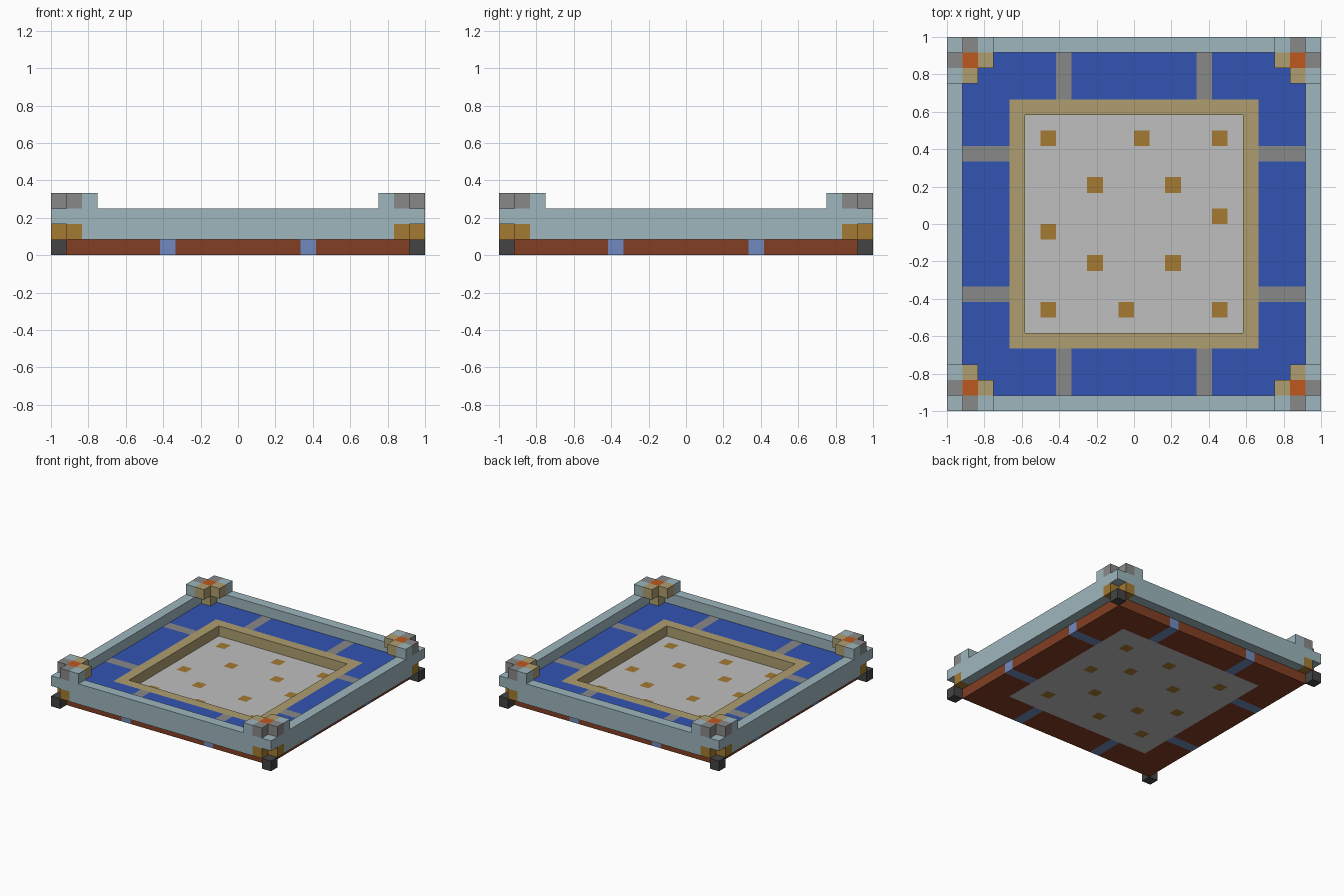
import bpy, bmesh
from math import pi
from mathutils import Matrix, Vector

if "Cube" in bpy.data.objects:
    bpy.data.objects.remove(bpy.data.objects["Cube"])

U = 1 / 12  # one block; all sizes below are counted in blocks


def material(name, rgb):
    linear = [((c / 255 + 0.055) / 1.055) ** 2.4 for c in rgb] + [1]
    m = bpy.data.materials.new(name)
    m.use_nodes = True
    m.diffuse_color = linear
    m.node_tree.nodes["Principled BSDF"].inputs["Base Color"].default_value = linear
    return m


PALE = material("pale_teal", (157, 182, 188))
WATER = material("deep_blue", (50, 84, 178))
TAN = material("tan", (174, 157, 110))
GREY = material("mid_grey", (137, 137, 137))
WHITE = material("light_grey", (191, 191, 191))
GOLD = material("dark_gold", (163, 122, 50))
ORANGE = material("burnt_orange", (190, 88, 32))
BROWN = material("red_brown", (130, 62, 35))
BLACK = material("charcoal", (68, 68, 68))
STEEL = material("steel_blue", (112, 138, 190))


def make_object(name, bm, mats):
    mesh = bpy.data.meshes.new(name)
    bm.to_mesh(mesh)
    bm.free()
    for m in mats:
        mesh.materials.append(m)
    ob = bpy.data.objects.new(name, mesh)
    bpy.context.collection.objects.link(ob)
    return ob


def block_part(name, blocks, turn=0):
    """Join coloured boxes (material, low corner, high corner), turned by quarters."""
    bm = bmesh.new()
    mats = list(dict.fromkeys(b[0] for b in blocks))
    spin = Matrix.Rotation(turn * pi / 2, 4, "Z")
    for mat, lo, hi in blocks:
        lo, hi = Vector(lo) * U, Vector(hi) * U
        place = spin @ Matrix.Translation((lo + hi) / 2) @ Matrix.Diagonal((*(hi - lo), 1))
        box = bmesh.ops.create_cube(bm, size=1, matrix=place)
        for f in {f for v in box["verts"] for f in v.link_faces}:
            f.material_index = mats.index(mat)
    return make_object(name, bm, mats)


def tiled_slab(name, level, rule, mats):
    """One block thick square slab, each tile coloured (or left out) by a rule."""
    bm = bmesh.new()
    half = 11
    bmesh.ops.create_grid(bm, x_segments=2 * half, y_segments=2 * half, size=half * U,
                          matrix=Matrix.Translation((0, 0, (level + 1) * U)))
    holes = []
    for f in bm.faces:
        c = f.calc_center_median() / U
        mat = rule(c.x, c.y)
        if mat:
            f.material_index = mats.index(mat)
        else:
            holes.append(f)
    bmesh.ops.delete(bm, geom=holes, context="FACES")
    ob = make_object(name, bm, mats)
    solid = ob.modifiers.new("thickness", "SOLIDIFY")
    solid.thickness = U
    solid.offset = -1
    return ob


# Studs in the sunken floor: listed for one half, the other is its half turn
half_studs = [(-5.5, 5.5), (0.5, 5.5), (5.5, 5.5), (-2.5, 2.5), (2.5, 2.5), (5.5, 0.5)]
studs = half_studs + [(-x, -y) for x, y in half_studs]


def on_strip(x, y):
    return 4 < min(abs(x), abs(y)) < 5


def base_rule(x, y):
    if max(abs(x), abs(y)) < 8:
        near = any(abs(x - a) + abs(y - b) < 0.1 for a, b in studs)
        return GOLD if near else WHITE
    return STEEL if on_strip(x, y) else BROWN


def deck_rule(x, y):
    reach = max(abs(x), abs(y))
    if reach < 7:
        return None
    if reach < 8:
        return TAN
    return GREY if on_strip(x, y) else WATER


# Base with floor, and the deck around the sunken square
tiled_slab("base_floor", 0, base_rule, [BROWN, STEEL, WHITE, GOLD])
tiled_slab("deck", 1, deck_rule, [WATER, GREY, TAN])

# Outer walls
for turn, side in enumerate(["front", "left", "back", "right"]):
    block_part(side + "_wall", [(PALE, (-10, -12, 1), (10, -11, 3))], turn)

# Corner towers, feet and brackets
for turn, corner in enumerate(["front_right", "front_left", "back_left", "back_right"]):
    block_part(corner + "_foot", [(BLACK, (-12, -12, 0), (-11, -11, 1))], turn)
    block_part(corner + "_brackets", [
        (GOLD, (-11, -12, 1), (-10, -11, 2)),
        (GOLD, (-12, -11, 1), (-11, -10, 2))], turn)
    block_part(corner + "_wall_joint", [
        (PALE, (-12, -12, 2), (-10, -11, 3)),
        (PALE, (-12, -11, 2), (-11, -10, 3))], turn)
    block_part(corner + "_tower", [
        (TAN, (-11, -11, 2), (-10, -10, 3)),
        (ORANGE, (-11, -11, 3), (-10, -10, 4)),
        (TAN, (-10, -11, 3), (-9, -10, 4)),
        (TAN, (-11, -10, 3), (-10, -9, 4)),
        (GREY, (-11, -12, 3), (-10, -11, 4)),
        (GREY, (-12, -11, 3), (-11, -10, 4)),
        (PALE, (-10, -12, 3), (-9, -11, 4)),
        (PALE, (-12, -10, 3), (-11, -9, 4))], turn)
